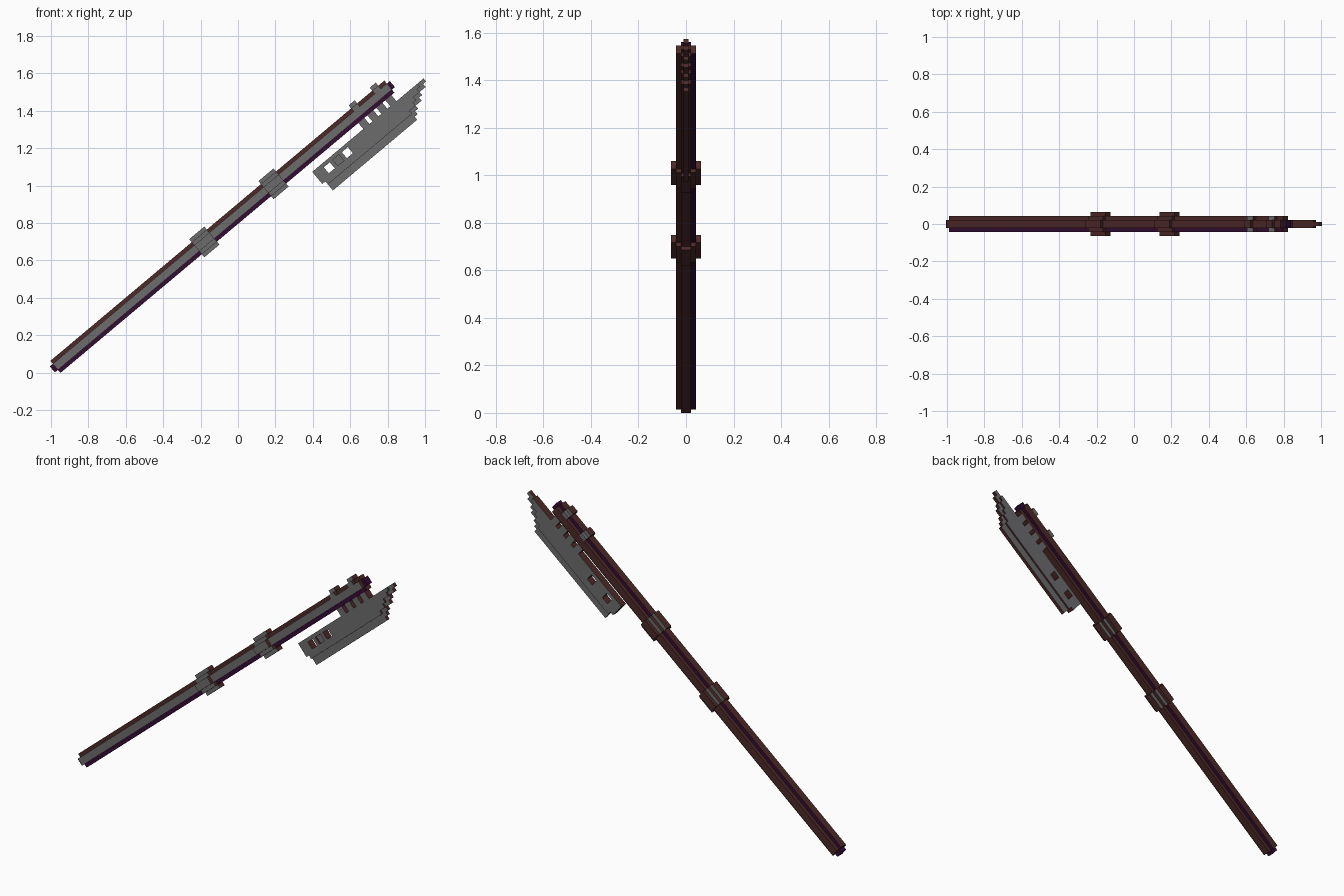
import bpy, bmesh, math
from mathutils import Matrix

if "Cube" in bpy.data.objects:
    bpy.data.objects.remove(bpy.data.objects["Cube"])

V = 0.021                      # edge length of one block
TILT = math.radians(40)
PLACE = Matrix.Translation((-0.172, 0, 0.706)) @ Matrix.Rotation(-TILT, 4, 'Y')
GRAY, BROWN, PURPLE = 0, 1, 2


def make_material(name, rgb):
    mat = bpy.data.materials.new(name)
    mat.use_nodes = True
    color = (*rgb, 1)
    mat.diffuse_color = color
    bsdf = mat.node_tree.nodes["Principled BSDF"]
    bsdf.inputs["Base Color"].default_value = color
    bsdf.inputs["Roughness"].default_value = 0.8
    return mat


MATS = [make_material("steel_gray", (0.15, 0.15, 0.155)),
        make_material("dark_brown", (0.075, 0.022, 0.022)),
        make_material("deep_purple", (0.035, 0.004, 0.034))]


def voxels(name, along, solid, rule):
    """Skin of all blocks where solid(a, b, c) holds: a along the shaft,
    b across (in half blocks), c away from the shaft."""
    cells = set()
    for i in range(*along):
        for j in range(-8, 8):
            for k in range(-12, 5):
                if solid(i + .5, (j + .5) / 2, k + .5):
                    cells.add((i, j, k))
    bm = bmesh.new()
    for cell in cells:
        for axis in range(3):
            for side in (0, 1):
                other = list(cell)
                other[axis] += 2 * side - 1
                if tuple(other) in cells:
                    continue
                p, q = (axis + 1) % 3, (axis + 2) % 3
                verts = []
                for dp, dq in ((0, 0), (1, 0), (1, 1), (0, 1)):
                    co = list(cell)
                    co[axis] += side
                    co[p] += dp
                    co[q] += dq
                    verts.append(bm.verts.new((co[0] * V, co[1] * V / 2, co[2] * V)))
                face = bm.faces.new(verts if side else verts[::-1])
                i, j, k = cell
                face.material_index = rule("uyn"[axis], 2 * side - 1,
                                           i + .5, (j + .5) / 2, k + .5)
    # Weld the blocks and merge flat areas of one colour
    bmesh.ops.remove_doubles(bm, verts=bm.verts, dist=V * 0.01)
    bmesh.ops.dissolve_limit(bm, angle_limit=0.01, verts=bm.verts, edges=bm.edges,
                             delimit={'MATERIAL'})
    mesh = bpy.data.meshes.new(name)
    bm.to_mesh(mesh)
    bm.free()
    for mat in MATS:
        mesh.materials.append(mat)
    obj = bpy.data.objects.new(name, mesh)
    obj.matrix_world = PLACE
    bpy.context.collection.objects.link(obj)
    return obj


# Shaft: a round-cornered bar with a narrow cap at both ends
def shaft_solid(a, b, c):
    b, c = abs(b), abs(c)
    if a < -50 or a > 61:
        return b < 1 and c < 1
    return min(b, c) < 1 and max(b, c) < 2


def shaft_rule(axis, sign, a, b, c):
    if a < -50 or a > 61:
        return PURPLE
    if axis == "u":
        return BROWN
    if axis == "y":
        if sign < 0 and abs(c) < 1:
            return GRAY
        return PURPLE if sign * c > 1 else BROWN
    return PURPLE if sign * b < -1 else BROWN


voxels("shaft", (-51, 62), shaft_solid, shaft_rule)


# Grip rings: stepped collars around the shaft
def ring_solid(a, b, c):
    b, c = abs(b), abs(c)
    return max(b, c) < 3 and math.ceil(b) + math.ceil(c) < 5


def ring_rule(axis, sign, a, b, c):
    if axis == "y" and (sign < 0 or abs(c) > 1):
        return GRAY
    return BROWN


for name, start in (("lower_ring", -3), ("upper_ring", 20)):
    voxels(name, (start, start + 5), ring_solid, ring_rule)


# Blade: stepped slanting front, thin cutting rim, windows near the heel
def blade_solid(a, b, c):
    if not -11 < c < -4:
        return False
    heel = 32 if c > -8 else 33
    front = 69 - 1.4 * (-4.5 - c)
    if not heel < a < front:
        return False
    if -7 < c < -5:
        if 35 < a < 37 or 41 < a < 43:
            return False
        if 38 < a < 40 and b < -0.5:
            return False
    rim = c < -9 or a > front - 2
    return abs(b) < (0.5 if rim else 1)


def edge_rule(axis, sign, a, b, c):
    return GRAY if axis == "y" else BROWN


voxels("blade", (32, 70), blade_solid, edge_rule)


# Bridge: short teeth joining the blade to the shaft
def bridge_solid(a, b, c):
    return -4 < c < -2 and abs(b) < 1 and int(a) % 3 != 0


voxels("blade_bridge", (49, 60), bridge_solid, edge_rule)


# Clamps: bands standing proud of the shaft's upper side
def clamp_solid(a, b, c):
    return (2 < c < 3 and abs(b) < 1) or (1 < c < 2 and 1 < abs(b) < 2)


def clamp_rule(axis, sign, a, b, c):
    return GRAY if axis == "y" or (axis == "n" and abs(b) > 1) else BROWN


for name, start in (("rear_clamp", 50), ("front_clamp", 57)):
    voxels(name, (start, start + 2), clamp_solid, clamp_rule)
